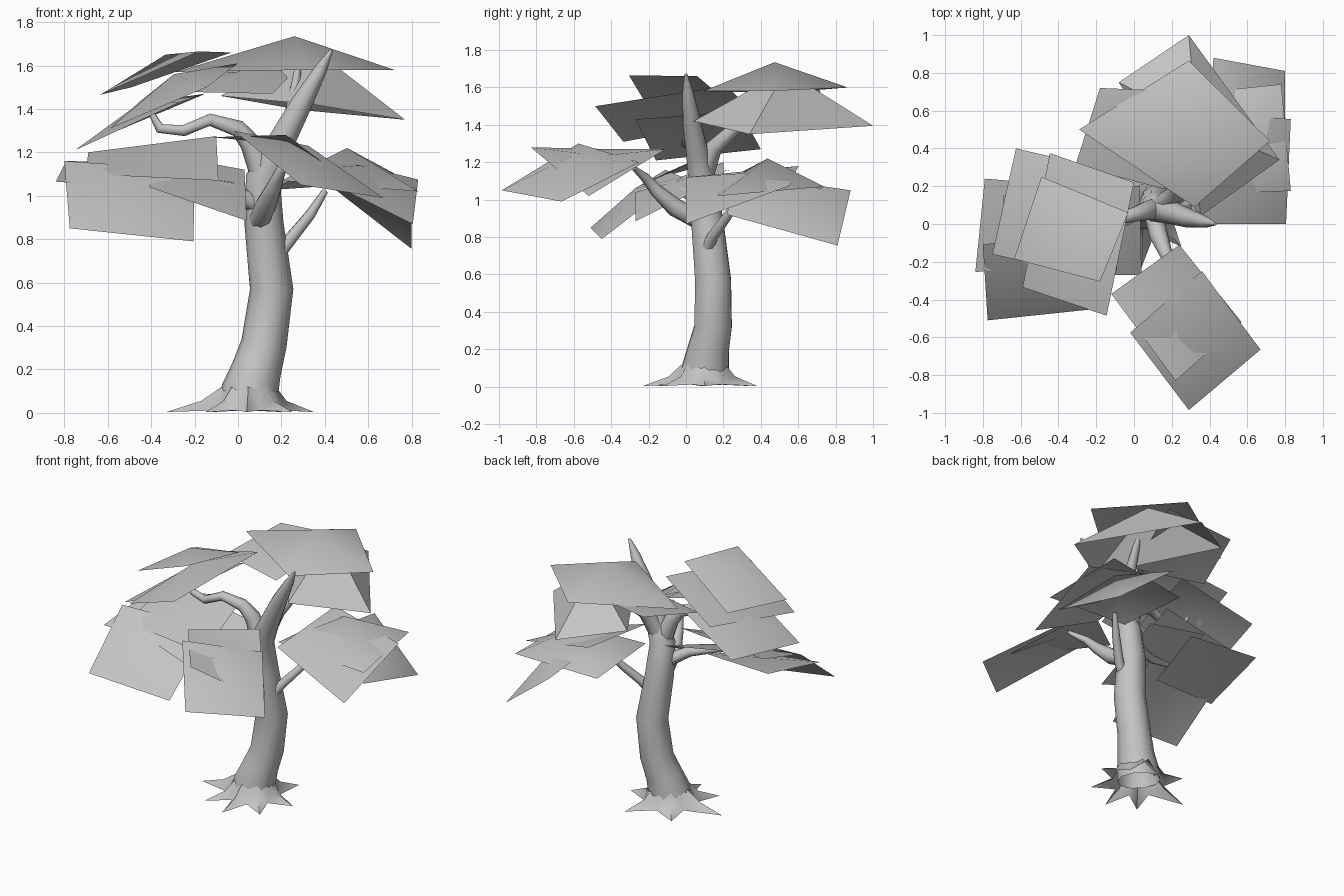
import bpy
import bmesh
import math
from mathutils import Vector

cube = bpy.data.objects.get("Cube")
if cube:
    bpy.data.objects.remove(cube, do_unlink=True)


def make_material(name, colour):
    mat = bpy.data.materials.new(name)
    mat.use_nodes = True
    mat.diffuse_color = colour
    bsdf = next(n for n in mat.node_tree.nodes if n.type == 'BSDF_PRINCIPLED')
    bsdf.inputs["Base Color"].default_value = colour
    return mat


grey = make_material("plain grey", (0.55, 0.55, 0.55, 1))


def finish(bm, name, angle):
    mesh = bpy.data.meshes.new(name)
    bm.to_mesh(mesh)
    bm.free()
    mesh.materials.append(grey)
    obj = bpy.data.objects.new(name, mesh)
    bpy.context.collection.objects.link(obj)
    bpy.ops.object.select_all(action='DESELECT')
    obj.select_set(True)
    bpy.context.view_layer.objects.active = obj
    bpy.ops.object.shade_smooth_by_angle(angle=math.radians(angle))


def tube(name, path, sides=8):
    """Sweep a tapering ring along (x, y, z, radius) points, open at the start."""
    bm = bmesh.new()
    points = [Vector(p[:3]) for p in path]
    rings = []
    side = Vector((1, 0, 0))
    for i, point in enumerate(points):
        before, after = points[max(i - 1, 0)], points[min(i + 1, len(points) - 1)]
        along = (after - before).normalized()
        side = (side - along * side.dot(along)).normalized()
        across = along.cross(side)
        ring = []
        for k in range(sides):
            a = math.tau * k / sides
            ring.append(bm.verts.new(point + (side * math.cos(a) + across * math.sin(a)) * path[i][3]))
        rings.append(ring)
    for low, high in zip(rings, rings[1:]):
        for k in range(sides):
            n = (k + 1) % sides
            bm.faces.new((low[k], low[n], high[n], high[k]))
    bm.faces.new(rings[-1])
    finish(bm, name, 60)


def leaf_cluster(name, cards):
    """Each card is four corners folded up to a middle point of a given height."""
    bm = bmesh.new()
    for peak, *corners in cards:
        ring = [bm.verts.new(c) for c in corners]
        middle = sum((v.co for v in ring), Vector()) / len(ring)
        middle.z = peak
        top = bm.verts.new(middle)
        faces = [bm.faces.new((ring[i - 1], ring[i], top)) for i in range(len(ring))]
        bmesh.ops.recalc_face_normals(bm, faces=faces)
        if sum(f.normal.z for f in faces) < 0:
            bmesh.ops.reverse_faces(bm, faces=faces)
    finish(bm, name, 50)


# Trunk, leaning and ending in a pointed tip
tube("trunk", [
    (.045, .1, .03, .135), (.055, .105, .1, .132), (.085, .12, .2, .115), (.12, .145, .32, .105),
    (.155, .145, .57, .1), (.12, .115, .87, .09), (.115, .09, 1.08, .08),
    (.2, .06, 1.25, .062), (.29, .03, 1.42, .05), (.38, .01, 1.58, .03), (.43, 0, 1.67, .008)], 10)

# Roots: an open star skirt with a raised ridge along every root
bm = bmesh.new()
base = Vector((.05, .1, 0))
tips = [Vector(t) for t in [(-.33, .08, 0), (-.15, -.15, 0), (.04, -.23, 0), (.25, -.12, 0),
                            (.35, .1, 0), (.2, .38, 0), (-.12, .33, 0)]]
dirs = [(t - base).normalized() for t in tips]
up = Vector((0, 0, 1))
inner = [bm.verts.new(base + d * .125 + up * .12) for d in dirs]
ridge = [bm.verts.new(base.lerp(t, .58) + up * .055) for t in tips]
point = [bm.verts.new(t + up * .004) for t in tips]
gaps = [(dirs[i - 1] + dirs[i]).normalized() for i in range(len(tips))]
notch = [bm.verts.new(base + g * .165 + up * .012) for g in gaps]
collar = [bm.verts.new(base + g * .13 + up * .1) for g in gaps]
for i in range(len(tips)):
    n = (i + 1) % len(tips)
    bm.faces.new((inner[i], collar[i], notch[i], ridge[i]))
    bm.faces.new((ridge[i], notch[i], point[i]))
    bm.faces.new((inner[i], ridge[i], notch[n], collar[n]))
    bm.faces.new((ridge[i], point[i], notch[n]))
finish(bm, "roots", 60)

# Branches
tube("left_upper_branch", [
    (.12, .08, 1.08, .06), (.06, .07, 1.24, .05), (0, .05, 1.31, .04), (-.13, .02, 1.35, .03),
    (-.25, 0, 1.3, .027), (-.36, .03, 1.31, .024), (-.41, .03, 1.4, .012)])
tube("back_upper_branch", [
    (.13, .08, 1.1, .06), (.2, .15, 1.28, .045), (.25, .26, 1.38, .035), (.28, .4, 1.62, .012)])
tube("front_branch", [
    (.1, .07, .89, .05), (.13, -.06, .96, .05), (.17, -.16, 1.05, .035),
    (.2, -.22, 1.12, .025), (.3, -.28, 1.17, .012)])
tube("right_low_branch", [
    (.16, .1, .7, .035), (.24, .14, .8, .03), (.33, .22, .91, .025), (.4, .29, 1.02, .015)])
tube("left_low_branch", [
    (.1, .09, .95, .045), (-.04, .02, 1.03, .035), (-.2, -.06, 1.06, .025), (-.4, -.1, 1.1, .012)])

# Foliage cards
leaf_cluster("front_leaves", [
    (1.23, (-.02, -.575, 1.3), (.36, -.25, 1.2), (.67, -.665, .99), (.29, -.985, 1.05)),
    (1.235, (-.12, -.37, 1.27), (.24, -.11, 1.27), (.57, -.52, 1.02), (.22, -.83, 1.28))])
leaf_cluster("left_low_leaves", [
    (1.06, (-.775, -.51, .85), (-.205, -.45, .79), (-.2, -.02, 1.12), (-.8, -.11, 1.16)),
    (1.12, (-.84, -.255, 1.065), (-.79, .24, 1.16), (-.3, .2, 1.15), (-.35, -.2, 1.03)),
    (1.1, (.04, -.27, .885), (-.41, -.27, 1.04), (-.4, .2, 1.2), (.03, .2, 1.12)),
    (1.18, (-.69, .15, 1.2), (-.1, .2, 1.275), (-.09, -.25, 1.07), (-.7, -.2, 1.1))])
leaf_cluster("left_upper_leaves", [
    (1.43, (-.75, -.16, 1.21), (-.625, .4, 1.27), (-.15, .29, 1.47), (-.27, -.27, 1.43)),
    (1.56, (-.59, -.335, 1.31), (-.145, -.485, 1.5), (0, .22, 1.61), (-.445, .375, 1.44)),
    (1.65, (-.635, -.185, 1.465), (-.18, -.305, 1.665), (-.03, .06, 1.66), (-.49, .25, 1.5))])
leaf_cluster("back_upper_leaves", [
    (1.735, (-.29, .5, 1.57), (.29, .865, 1.6), (.72, .44, 1.58), (.32, .09, 1.58)),
    (1.69, (.29, 1, 1.395), (.77, .34, 1.35), (.35, .04, 1.42), (-.08, .75, 1.46)),
    (1.57, (-.31, .31, 1.48), (.16, .185, 1.47), (.3, .7, 1.62), (-.18, .72, 1.57))])
leaf_cluster("right_leaves", [
    (1.14, (.805, 0, .87), (.83, .555, 1.075), (.32, .6, 1.18), (.3, 0, 1.12)),
    (1.1, (.8, .81, .755), (.8, .22, .92), (.4, .25, 1.13), (.42, .88, 1.05)),
    (1.22, (.83, .175, 1.02), (.78, .74, 1.07), (.2, .68, 1.03), (.2, .15, 1.07))])
